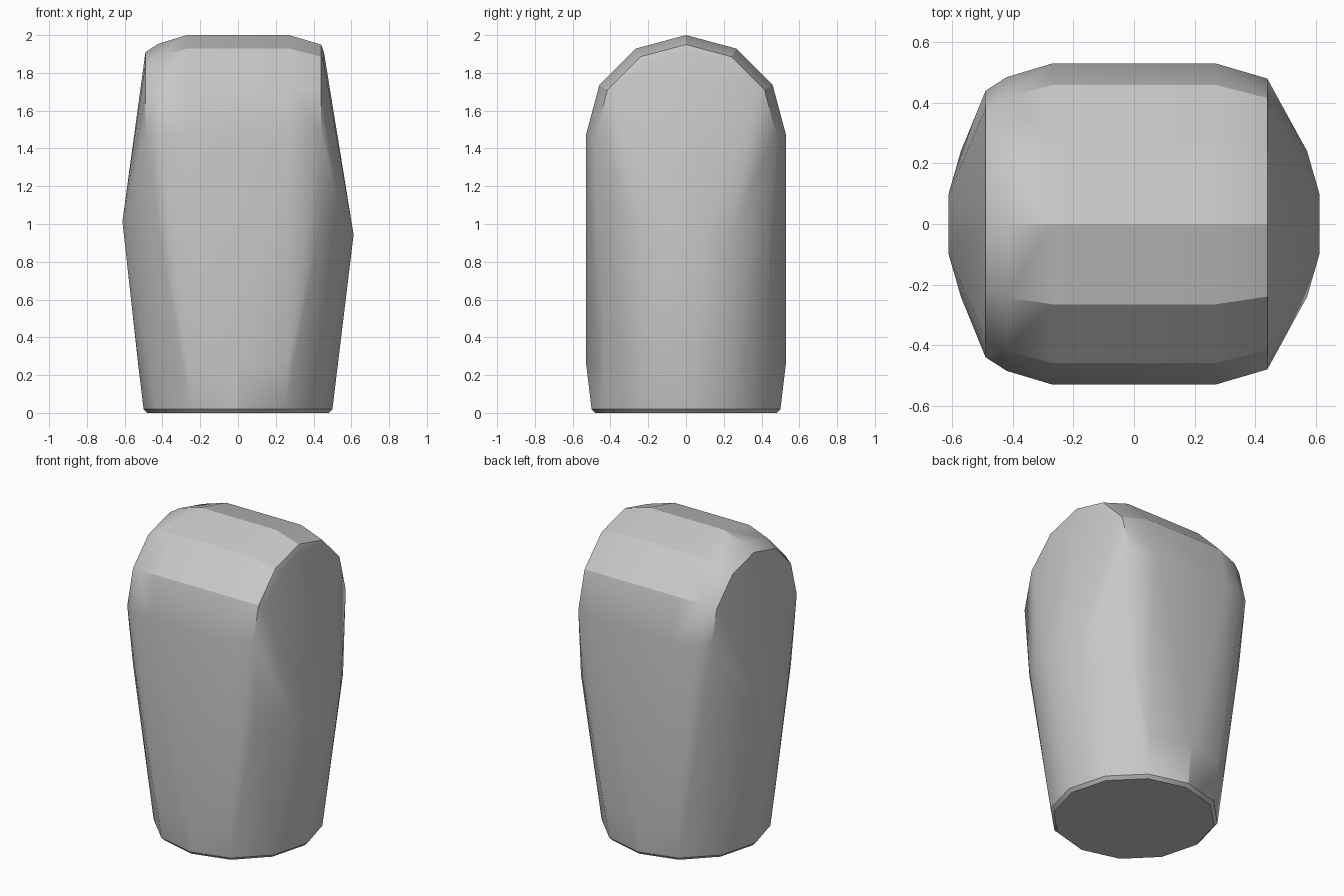
import bpy, bmesh
from math import sin, cos, pi, sqrt, radians

cube = bpy.data.objects.get("Cube")
if cube:
    bpy.data.objects.remove(cube, do_unlink=True)

SIDES = 12
CROWN_Z = 1.47


def ring_x(x, r):
    """Upright ring around the crown axis, which runs along x."""
    angles = [2 * pi * i / SIDES for i in range(SIDES)]
    return [(x, r * cos(a), CROWN_Z + r * sin(a)) for a in angles]


def ring_z(z, r):
    """Level ring around the vertical axis."""
    angles = [2 * pi * i / SIDES for i in range(SIDES)]
    return [(r * cos(a), r * sin(a), z) for a in angles]


def bulge(side, z):
    """Curved ridge that swells out halfway up one side."""
    ys = [-0.44, -0.36, -0.24, -0.1, 0.1, 0.24, 0.36, 0.44]
    return [(side * sqrt(0.62 ** 2 - y * y), y, z + 0.35 * y * y) for y in ys]


# Rounded crown with chamfered ends
points = []
for x, r in [(-0.49, 0.44), (-0.42, 0.485), (-0.27, 0.53),
             (0.27, 0.53), (0.44, 0.48), (0.455, 0.44)]:
    points += ring_x(x, r)

# Side bulges
points += bulge(1, 0.94) + bulge(-1, 1.01)

# Tapered round foot
for z, r in [(0.27, 0.53), (0.02, 0.5), (0.0, 0.48)]:
    points += ring_z(z, r)

# Wrap everything in one convex skin
bm = bmesh.new()
for p in points:
    bm.verts.new(p)
bmesh.ops.convex_hull(bm, input=bm.verts[:])
loose = [v for v in bm.verts if not v.link_faces]
bmesh.ops.delete(bm, geom=loose, context='VERTS')
bmesh.ops.dissolve_limit(bm, angle_limit=radians(1),
                         verts=bm.verts[:], edges=bm.edges[:])
bmesh.ops.recalc_face_normals(bm, faces=bm.faces[:])
mesh = bpy.data.meshes.new("body")
bm.to_mesh(mesh)
bm.free()

body = bpy.data.objects.new("body", mesh)
bpy.context.collection.objects.link(body)

# Plain grey material
grey = bpy.data.materials.new("light grey")
grey.use_nodes = True
colour = (0.58, 0.58, 0.58, 1)
grey.diffuse_color = colour
for node in grey.node_tree.nodes:
    if node.type == 'BSDF_PRINCIPLED':
        node.inputs["Base Color"].default_value = colour
mesh.materials.append(grey)

# Soft shading that keeps the rims crisp
bpy.ops.object.select_all(action='DESELECT')
body.select_set(True)
bpy.context.view_layer.objects.active = body
bpy.ops.object.shade_smooth_by_angle(angle=radians(28))
weighted = body.modifiers.new("weighted_normals", 'WEIGHTED_NORMAL')
weighted.keep_sharp = True
